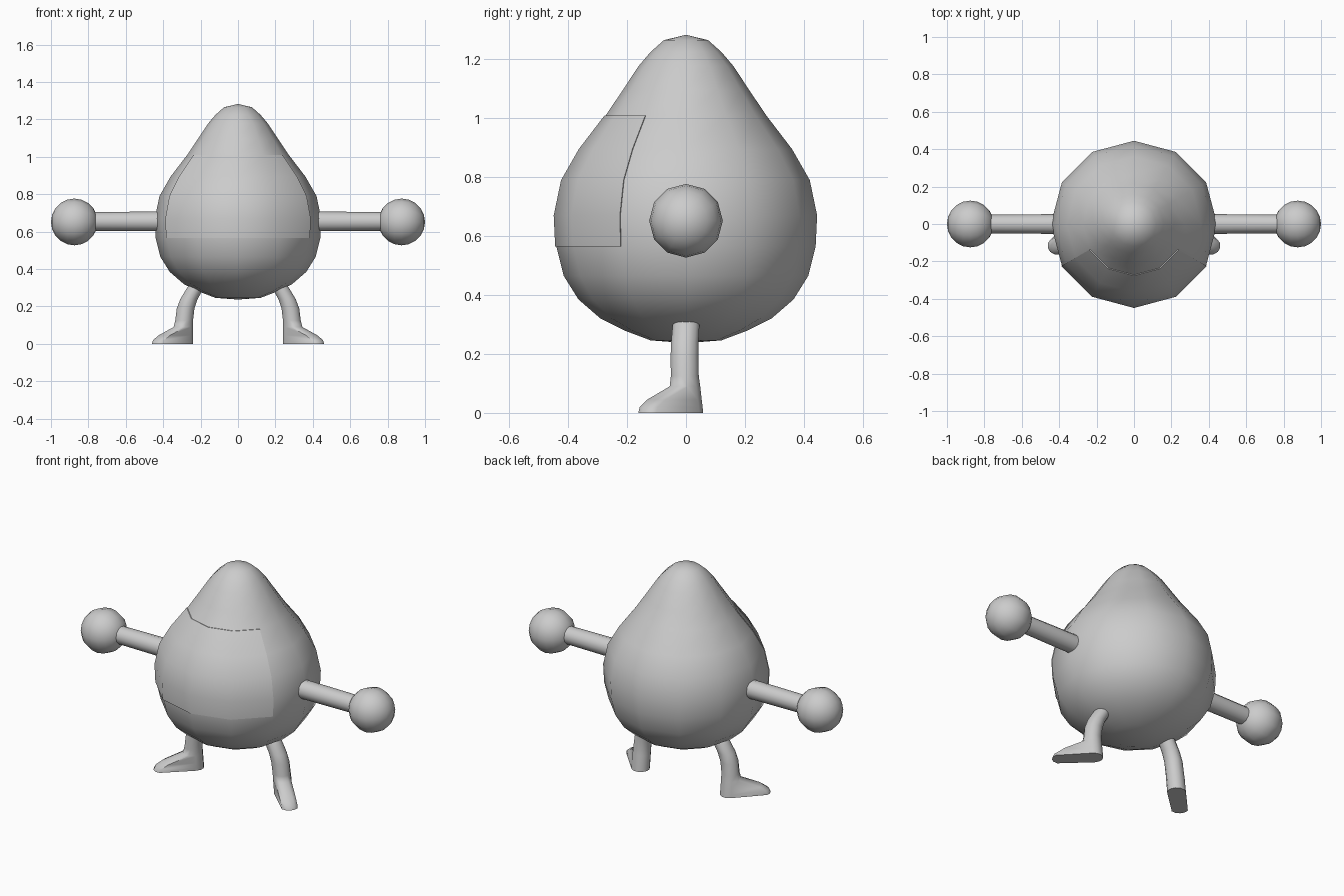
import bpy, bmesh, math
from mathutils import Vector, Matrix

if "Cube" in bpy.data.objects:
    bpy.data.objects.remove(bpy.data.objects["Cube"])

SIDES = 12
grey = bpy.data.materials.new("light grey")
grey.diffuse_color = (0.6, 0.6, 0.6, 1)
grey.use_nodes = True
grey.node_tree.nodes["Principled BSDF"].inputs["Base Color"].default_value = grey.diffuse_color


def finish(bm, name, angle=60):
    bmesh.ops.recalc_face_normals(bm, faces=bm.faces)
    mesh = bpy.data.meshes.new(name)
    bm.to_mesh(mesh)
    bm.free()
    ob = bpy.data.objects.new(name, mesh)
    bpy.context.collection.objects.link(ob)
    mesh.materials.append(grey)
    bpy.ops.object.select_all(action='DESELECT')
    ob.select_set(True)
    bpy.context.view_layer.objects.active = ob
    bpy.ops.object.shade_smooth_by_angle(angle=math.radians(angle))
    return ob


def loft(bm, rings, closed=True):
    """Bridge consecutive rings of points with quads."""
    rows = [[bm.verts.new(p) for p in ring] for ring in rings]
    n = len(rows[0])
    for a, b in zip(rows, rows[1:]):
        for i in range(n if closed else n - 1):
            j = (i + 1) % n
            bm.faces.new((a[i], a[j], b[j], b[i]))
    return rows


def circle(r, z, first=0, count=SIDES):
    return [(r * math.cos(math.tau * i / SIDES), r * math.sin(math.tau * i / SIDES), z)
            for i in range(first, first + count)]


# Pear-shaped body, turned from a profile of (radius, height)
profile = [(0.12, 0.246), (0.21, 0.28), (0.29, 0.32), (0.365, 0.385), (0.415, 0.465),
           (0.44, 0.565), (0.445, 0.67), (0.42, 0.79), (0.36, 0.895), (0.272, 1.01),
           (0.215, 1.095), (0.16, 1.178), (0.12, 1.225), (0.075, 1.265)]
bm = bmesh.new()
rows = loft(bm, [circle(r, z) for r, z in profile])
for row, z in ((rows[0], 0.237), (rows[-1], 1.283)):
    pole = bm.verts.new((0, 0, z))
    for i in range(SIDES):
        bm.faces.new((row[i], row[(i + 1) % SIDES], pole))
finish(bm, "body")

# Thin face panel wrapped around the front third of the body
bm = bmesh.new()
panel = profile[5:10]
outer = loft(bm, [circle(r + 0.004, z, 7, 5) for r, z in panel], False)
inner = loft(bm, [circle(r - 0.002, z, 7, 5) for r, z in panel], False)


def border(g):
    return g[0] + [r[-1] for r in g[1:-1]] + g[-1][::-1] + [r[0] for r in g[-2:0:-1]]


a, b = border(outer), border(inner)
for i in range(len(a)):
    j = (i + 1) % len(a)
    bm.faces.new((a[i], a[j], b[j], b[i]))
finish(bm, "face_panel", 40)

for side, sx in (("left", -1), ("right", 1)):
    # Straight arm
    bm = bmesh.new()
    turn = Matrix.Rotation(math.radians(90), 4, 'Y')
    bmesh.ops.create_cone(bm, cap_ends=True, segments=SIDES, radius1=0.053, radius2=0.05,
                          depth=0.40, matrix=Matrix.Translation((0.58, 0, 0.655)) @ turn)
    bmesh.ops.scale(bm, vec=(sx, 1, 1), verts=bm.verts)
    finish(bm, side + "_arm")

    # Ball hand
    bm = bmesh.new()
    bmesh.ops.create_uvsphere(bm, u_segments=SIDES, v_segments=10, radius=0.125,
                              matrix=Matrix.Translation((sx * 0.875, 0, 0.652)) @ turn)
    finish(bm, side + "_hand")

    # Bent leg flowing into a foot turned outward: (x, y, z, radius, toe reach)
    sections = [(0.195, 0, 0.35, 0.045, 0), (0.23, 0, 0.295, 0.047, 0),
                (0.262, -0.004, 0.24, 0.048, 0), (0.28, -0.005, 0.19, 0.049, 0),
                (0.288, -0.004, 0.125, 0.049, 0), (0.289, 0, 0.09, 0.05, 0.01),
                (0.289, 0.005, 0.045, 0.05, 0.125), (0.289, 0.008, 0.02, 0.05, 0.165),
                (0.289, 0.01, 0.0, 0.05, 0.175)]
    toe = Vector((1, -1, 0)).normalized()
    across = Vector((1, 1, 0)).normalized()
    rings = []
    for x, y, z, r, reach in sections:
        ring = []
        for i in range(SIDES):
            t = math.tau * i / SIDES
            p = Vector((x, y, z)) + toe * r * math.cos(t) + across * r * math.sin(t)
            if math.cos(t) > 0.01:
                p += toe * reach
            ring.append((p.x * sx, p.y, p.z))
        rings.append(ring)
    bm = bmesh.new()
    rows = loft(bm, rings)
    bm.faces.new(rows[0])
    bm.faces.new(rows[-1])
    finish(bm, side + "_leg")
